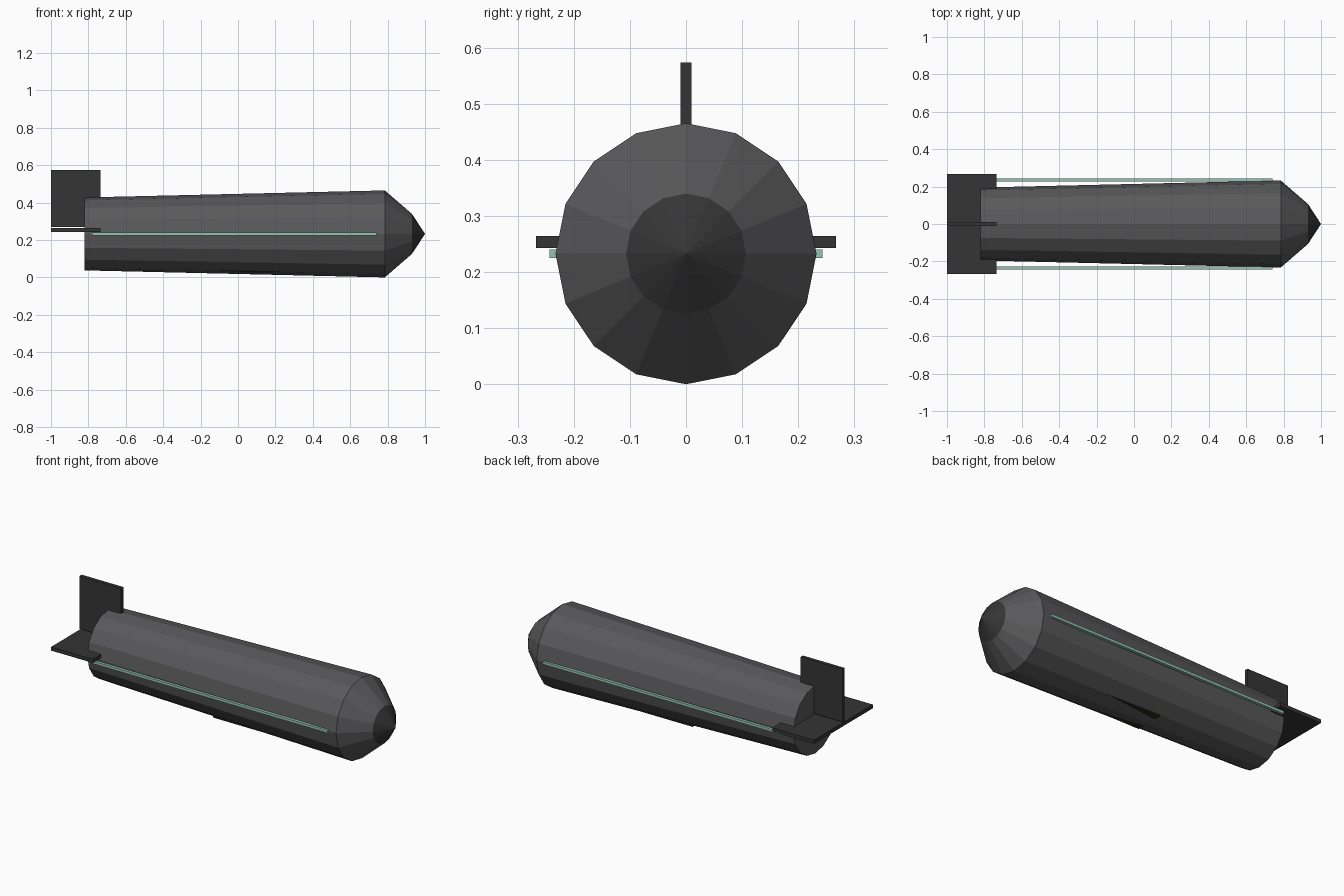
import bpy
import bmesh
import math

cube = bpy.data.objects.get("Cube")
if cube:
    bpy.data.objects.remove(cube, do_unlink=True)

AXIS_Z = 0.2325
SIDES = 16


def material(name, color):
    mat = bpy.data.materials.new(name)
    mat.use_nodes = True
    mat.diffuse_color = (*color, 1)
    bsdf = next(n for n in mat.node_tree.nodes if n.type == "BSDF_PRINCIPLED")
    bsdf.inputs["Base Color"].default_value = (*color, 1)
    return mat


hull_grey = material("hull grey", (0.10, 0.10, 0.105))
dark_grey = material("dark grey", (0.035, 0.035, 0.035))
pale_green = material("pale green", (0.30, 0.55, 0.43))
dark_olive = material("dark olive", (0.025, 0.022, 0.012))


def finish(name, bm, mat):
    bmesh.ops.recalc_face_normals(bm, faces=bm.faces)
    mesh = bpy.data.meshes.new(name)
    bm.to_mesh(mesh)
    bm.free()
    mesh.materials.append(mat)
    obj = bpy.data.objects.new(name, mesh)
    bpy.context.collection.objects.link(obj)
    return obj


def box(name, x, y, z, mat):
    """Box from (low, high) limits on each axis."""
    bm = bmesh.new()
    bmesh.ops.create_cube(bm, size=1)
    for v in bm.verts:
        v.co = [(lo + hi) / 2 + c * (hi - lo)
                for c, (lo, hi) in zip(v.co, (x, y, z))]
    return finish(name, bm, mat)


def lathe(name, profile, mat):
    """Faceted solid along x from (x, radius) stations."""
    bm = bmesh.new()
    rings = []
    for x, r in profile:
        if r == 0:
            rings.append([bm.verts.new((x, 0, AXIS_Z))] * SIDES)
            continue
        angles = [math.tau * i / SIDES for i in range(SIDES)]
        rings.append([bm.verts.new((x, r * math.cos(a), AXIS_Z + r * math.sin(a)))
                      for a in angles])
    for a, b in zip(rings, rings[1:]):
        for i in range(SIDES):
            j = (i + 1) % SIDES
            corners = dict.fromkeys((a[i], a[j], b[j], b[i]))
            bm.faces.new(list(corners))
    for ring in (rings[0], rings[-1]):
        if len(set(ring)) > 2:
            bm.faces.new(ring)
    return finish(name, bm, mat)


# Tapered hull with chamfered front, and the pointed nose
lathe("hull", [(-0.82, 0.195), (0.785, 0.2325), (0.93, 0.107)], hull_grey)
lathe("nose_cone", [(0.93, 0.107), (1.0, 0)], dark_grey)

# Tail surfaces
box("tail_plane", (-1, -0.735), (-0.267, 0.267), (0.243, 0.264), dark_grey)
box("tail_fin", (-1, -0.735), (-0.01, 0.01), (0.27, 0.573), dark_grey)

# Side light strips
for side, y in (("left", (0.226, 0.243)), ("right", (-0.243, -0.226))):
    box(side + "_strip", (-0.78, 0.74), y, (0.225, 0.24), pale_green)

# Belly hatch, mostly sunk into the hull
box("belly_hatch", (-0.1, 0.4), (-0.083, 0.083), (0.029, 0.06), dark_olive)
